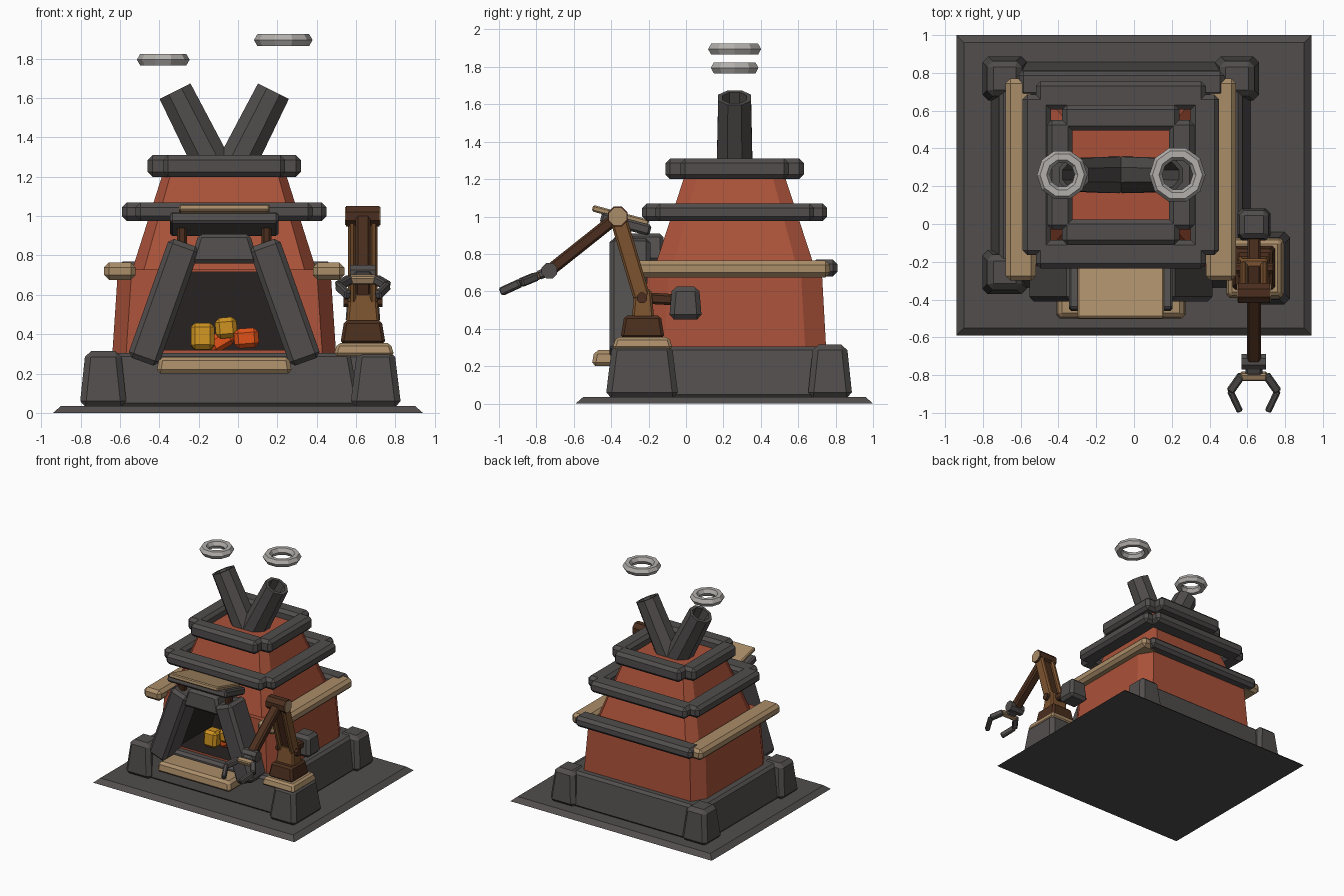
import bpy, bmesh
from mathutils import Matrix, Vector

if "Cube" in bpy.data.objects:
    bpy.data.objects.remove(bpy.data.objects["Cube"])


def material(name, rgb):
    m = bpy.data.materials.new(name)
    m.use_nodes = True
    m.diffuse_color = (*rgb, 1)
    m.node_tree.nodes["Principled BSDF"].inputs["Base Color"].default_value = (*rgb, 1)
    return m


STONE = material("dark stone", (0.082, 0.075, 0.073))
CLAY = material("red clay", (0.40, 0.083, 0.041))
TAN = material("pale wood", (0.40, 0.265, 0.14))
WOOD = material("mid brown wood", (0.20, 0.085, 0.028))
DARKWOOD = material("dark brown wood", (0.07, 0.028, 0.013))
SOOT = material("soot", (0.022, 0.016, 0.016))
YELLOW = material("yellow ember", (0.62, 0.29, 0.015))
ORANGE = material("orange ember", (0.75, 0.085, 0.01))
SMOKE = material("smoke", (0.45, 0.43, 0.41))

CX, CY = -0.07, 0.26      # centre of the furnace
AX = 0.635                # centre line of the arm


def finish(name, bm, mat, bevel=0):
    bmesh.ops.recalc_face_normals(bm, faces=bm.faces[:])
    if bevel:
        bmesh.ops.bevel(bm, geom=bm.edges[:], offset=bevel, segments=1,
                        profile=0.5, affect='EDGES')
    mesh = bpy.data.meshes.new(name)
    bm.to_mesh(mesh)
    bm.free()
    mesh.materials.append(mat)
    ob = bpy.data.objects.new(name, mesh)
    bpy.context.scene.collection.objects.link(ob)
    return ob


def loft(name, mat, rings, bevel=0):
    bm = bmesh.new()
    rows = [[bm.verts.new(p) for p in ring] for ring in rings]
    n = len(rows[0])
    for a, b in zip(rows, rows[1:]):
        for i in range(n):
            j = (i + 1) % n
            bm.faces.new((a[i], a[j], b[j], b[i]))
    bm.faces.new(rows[0][::-1])
    bm.faces.new(rows[-1])
    return finish(name, bm, mat, bevel)


def rect(x, y, z, inset=0):
    x0, x1, y0, y1 = x[0] + inset, x[1] - inset, y[0] + inset, y[1] - inset
    return [(x0, y0, z), (x1, y0, z), (x1, y1, z), (x0, y1, z)]


def box(name, mat, x, y, z, taper=0, bevel=0):
    return loft(name, mat, [rect(x, y, z[0]), rect(x, y, z[1], taper)], bevel)


def chamfered(hx, hy, z, c):
    """Rectangle with cut corners around the furnace centre."""
    a, b = hx - c, hy - c * 1.6
    pts = [(-a, -hy), (a, -hy), (hx, -b), (hx, b), (a, hy), (-a, hy), (-hx, b), (-hx, -b)]
    return [(CX + px, CY + py, z) for px, py in pts]


def frame(p, q, side):
    """Matrix at the middle of p-q, with z along it and x near side."""
    p, q = Vector(p), Vector(q)
    z = (q - p).normalized()
    y = z.cross(Vector(side)).normalized()
    x = y.cross(z)
    m = Matrix((x, y, z)).transposed().to_4x4()
    m.translation = (p + q) / 2
    return m, (q - p).length


def beam(name, mat, p, q, w, d, side=(1, 0, 0), bevel=0.012):
    m, length = frame(p, q, side)
    bm = bmesh.new()
    bmesh.ops.create_cube(bm, size=1, matrix=m @ Matrix.Diagonal((w, d, length, 1)))
    return finish(name, bm, mat, bevel)


def rod(name, mat, p, q, r, sides=8):
    m, length = frame(p, q, (0, 1, 0))
    bm = bmesh.new()
    bmesh.ops.create_cone(bm, cap_ends=True, segments=sides, radius1=r, radius2=r,
                          depth=length, matrix=m @ Matrix.Rotation(3.1416 / sides, 4, 'Z'))
    return finish(name, bm, mat)


def bar_ring(name, hx, hy, z, width, gap):
    """Four beams round the furnace with open corners."""
    for s, tag in ((-1, "front"), (1, "back")):
        ys = sorted((CY + s * hy, CY + s * (hy - width)))
        box(f"{name}_{tag}", STONE, (CX - hx + gap, CX + hx - gap), ys, z, 0, 0.025)
    for s, tag in ((-1, "right"), (1, "left")):
        xs = sorted((CX + s * hx, CX + s * (hx - width)))
        box(f"{name}_{tag}", STONE, xs, (CY - hy + gap, CY + hy - gap), z, 0, 0.025)


# Ground plate and stone footing
box("ground_plate", STONE, (-0.94, 0.94), (-0.59, 1.0), (0, 0.035), 0.04)
box("footing", STONE, (CX - 0.69, CX + 0.69), (CY - 0.6, CY + 0.6), (0.03, 0.305), 0.05, 0.02)
for x in (-0.685, 0.545):
    for y in (-0.255, 0.77):
        if x < 0 or y > 0:
            box("corner_stone", STONE, (x - 0.12, x + 0.12), (y - 0.12, y + 0.12),
                (0.03, 0.315), 0.03, 0.03)
box("arm_corner_stone", STONE, (0.57, 0.83), (-0.43, -0.04), (0.03, 0.315), 0.035, 0.03)

# Clay body with the fire chamber cut into the lower tier
lower = loft("lower_body", CLAY, [chamfered(0.57, 0.49, 0.28, 0.07),
                                  chamfered(0.54, 0.465, 0.73, 0.07)])
lower.data.materials.append(SOOT)
cut = loft("chamber_cutter", CLAY, [
    rect((CX - 0.32, CX + 0.32), (-0.5, 0.2), 0.32),
    rect((CX - 0.21, CX + 0.21), (-0.5, 0.2), 0.715)])
cut.data.materials.append(SOOT)
for f in cut.data.polygons:
    f.material_index = 1
mod = lower.modifiers.new("chamber", 'BOOLEAN')
mod.operation, mod.solver, mod.object = 'DIFFERENCE', 'EXACT', cut
graph = bpy.context.evaluated_depsgraph_get()
carved = bpy.data.meshes.new_from_object(lower.evaluated_get(graph))
lower.modifiers.clear()
lower.data = carved
bpy.data.objects.remove(cut)
loft("upper_body", CLAY, [chamfered(0.47, 0.43, 0.72, 0.06),
                          chamfered(0.305, 0.26, 1.24, 0.04)])

# Bands around the body
bar_ring("top_band", 0.39, 0.37, (1.2, 1.31), 0.135, 0.08)
bar_ring("middle_band", 0.52, 0.495, (0.975, 1.07), 0.15, 0.07)
box("lower_band_back", STONE, (-0.61, 0.48), (0.67, 0.81), (0.68, 0.77), 0, 0.025)
for s, tag in ((-1, "right"), (1, "left")):
    xs = sorted((CX + s * 0.61, CX + s * 0.45))
    box("lower_band_" + tag, TAN, xs, (-0.3, 0.77), (0.675, 0.765), 0, 0.025)

# Hearth surround: leaning posts, keystone, shelf and canopy
for s, tag in ((-1, "right"), (1, "left")):
    beam("hearth_post_" + tag, STONE, (CX + s * 0.2, -0.3, 0.865),
         (CX + s * 0.415, -0.3, 0.26), 0.22, 0.165, (0, 1, 0), 0.025)
    beam("canopy_bracket_" + tag, DARKWOOD, (CX + s * 0.215, -0.33, 0.82),
         (CX + s * 0.215, -0.33, 0.98), 0.05, 0.06)
loft("keystone", STONE, [rect((CX - 0.175, CX + 0.175), (-0.4, -0.12), 0.76),
                         rect((CX - 0.13, CX + 0.13), (-0.38, -0.12), 0.91)], 0.02)
box("hearth_shelf", TAN, (CX - 0.345, CX + 0.345), (-0.505, -0.28), (0.2, 0.285), 0.015, 0.02)
beam("canopy_base", STONE, (CX, -0.455, 0.995), (CX, -0.19, 0.925), 0.55, 0.06)
beam("canopy_board", TAN, (CX, -0.5, 1.045), (CX, -0.2, 0.965), 0.46, 0.035, bevel=0.008)

# Embers
for mat, p, q, w in ((YELLOW, (-0.18, -0.08, 0.32), (-0.18, -0.07, 0.455), 0.12),
                     (YELLOW, (-0.055, -0.05, 0.38), (-0.065, -0.05, 0.485), 0.11),
                     (ORANGE, (-0.14, -0.02, 0.335), (-0.03, -0.02, 0.40), 0.09),
                     (ORANGE, (-0.02, -0.08, 0.375), (0.105, -0.08, 0.385), 0.1)):
    beam("ember", mat, p, q, w, w, (0, 1, 0), 0.022)

# Hollow chimneys and smoke rings
for s, tag in ((-1, "right"), (1, "left")):
    m, length = frame((CX + s * 0.03, CY, 1.2), (CX + s * 0.25, CY, 1.635), (0, 1, 0))
    bm = bmesh.new()
    bmesh.ops.create_cone(bm, cap_ends=True, segments=8, radius1=0.105, radius2=0.095, depth=length)
    bmesh.ops.rotate(bm, verts=bm.verts[:], matrix=Matrix.Rotation(0.3927, 3, 'Z'))
    bm.normal_update()
    top = max(bm.faces, key=lambda f: f.calc_center_median().z)
    bmesh.ops.inset_individual(bm, faces=[top], thickness=0.025, depth=0)
    bmesh.ops.inset_individual(bm, faces=[top], thickness=0.004, depth=-0.2)
    bm.transform(m)
    finish("chimney_" + tag, bm, STONE)

for name, x, z, r in (("smoke_ring_low", -0.38, 1.795, 0.1), ("smoke_ring_high", 0.23, 1.895, 0.115)):
    bpy.ops.mesh.primitive_torus_add(location=(x, CY, z), major_segments=10, minor_segments=6,
                                     major_radius=r, minor_radius=0.034)
    ring = bpy.context.object
    ring.name = name
    ring.data.materials.append(SMOKE)
    for f in ring.data.polygons:
        f.use_smooth = False

# Mechanical arm: pedestal, counterweight, twin rails, forearm
shoulder, elbow, wrist = (AX, -0.235, 0.565), (AX, -0.365, 1.0), (AX, -0.73, 0.71)


def shift(p, dx):
    return (p[0] + dx, p[1], p[2])


def axle(name, mat, p, half, r):
    return rod(name, mat, shift(p, -half), shift(p, half), r)


box("arm_pad", TAN, (0.485, 0.795), (-0.395, -0.07), (0.29, 0.355), 0.02, 0.015)
box("arm_pedestal", DARKWOOD, (0.52, 0.75), (-0.35, -0.115), (0.35, 0.47), 0.02, 0.015)
box("shoulder_block", WOOD, (AX - 0.085, AX + 0.085), (-0.29, -0.17), (0.45, 0.61), 0.015, 0.012)
axle("shoulder_axle", DARKWOOD, shoulder, 0.1, 0.03)
beam("counterweight_rod", DARKWOOD, shoulder, (AX, -0.06, 0.555), 0.07, 0.06)
box("counterweight", STONE, (AX - 0.09, AX + 0.09), (-0.09, 0.085), (0.45, 0.625), 0.015, 0.025)
for s in (-1, 1):
    beam("upper_arm_rail", WOOD, shift(shoulder, s * 0.055), shift(elbow, s * 0.055), 0.04, 0.09)
beam("upper_arm_core", DARKWOOD, shoulder, elbow, 0.08, 0.05)
axle("elbow_hub", DARKWOOD, elbow, 0.085, 0.057)
axle("elbow_cap", TAN, elbow, 0.09, 0.05)
beam("forearm", DARKWOOD, elbow, wrist, 0.075, 0.065)

# Wrist and claw
axle("wrist_hub", STONE, wrist, 0.065, 0.045)
beam("hand", STONE, wrist, (AX, -0.795, 0.682), 0.09, 0.05)
beam("claw_mount", TAN, (AX, -0.785, 0.686), (AX, -0.825, 0.67), 0.14, 0.045, bevel=0.008)
for s in (-1, 1):
    knuckle = (AX + s * 0.125, -0.885, 0.645)
    beam("claw_inner", STONE, (AX + s * 0.065, -0.8, 0.68), knuckle, 0.045, 0.045, (0, 0, 1), 0.008)
    beam("claw_tip", STONE, knuckle, (AX + s * 0.075, -0.99, 0.597), 0.045, 0.035, (0, 0, 1), 0.008)
